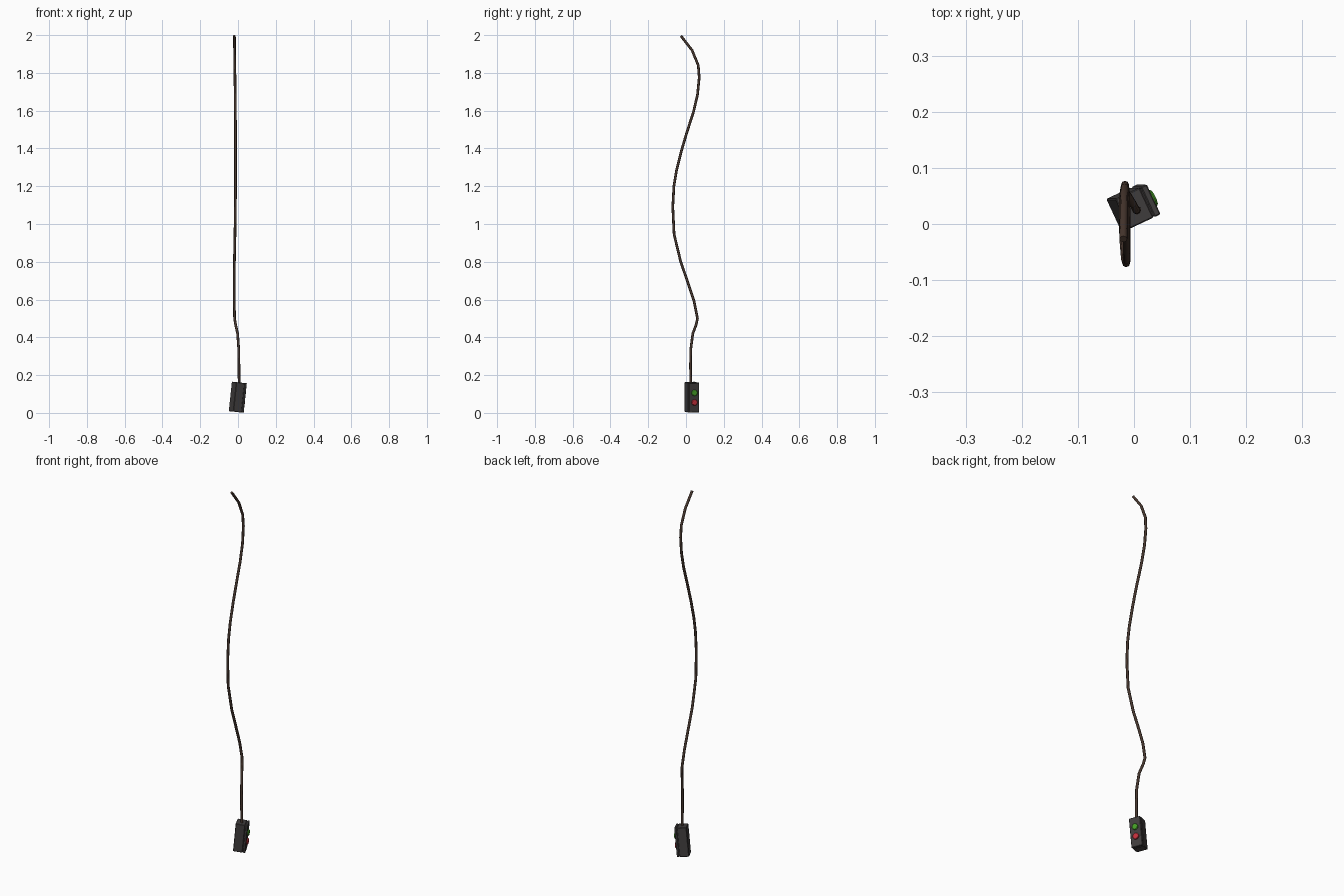
import bpy, bmesh, math
from mathutils import Matrix, Vector

if "Cube" in bpy.data.objects:
    bpy.data.objects.remove(bpy.data.objects["Cube"])


def mat(name, rgb):
    m = bpy.data.materials.new(name)
    m.diffuse_color = (*rgb, 1)
    m.use_nodes = True
    m.node_tree.nodes["Principled BSDF"].inputs["Base Color"].default_value = m.diffuse_color
    return m


GREY = mat("dark grey plastic", (0.052, 0.047, 0.047))
BROWN = mat("dark brown rubber", (0.062, 0.037, 0.027))
GREEN = mat("green", (0.06, 0.34, 0.02))
RED = mat("red", (0.55, 0.03, 0.045))

# Pendant frame: turned about z, leaning slightly towards +x
POSE = (Matrix.Translation((-0.001, 0.031, 0.083))
        @ Matrix.Rotation(math.radians(6), 4, 'Y')
        @ Matrix.Rotation(math.radians(25), 4, 'Z'))


def finish(bm, name, material, pose=POSE):
    bmesh.ops.recalc_face_normals(bm, faces=bm.faces)
    me = bpy.data.meshes.new(name)
    bm.to_mesh(me)
    bm.free()
    me.materials.append(material)
    ob = bpy.data.objects.new(name, me)
    ob.matrix_world = pose
    bpy.context.collection.objects.link(ob)
    return ob


def box(name, x0, x1, w, h, bevel):
    bm = bmesh.new()
    bmesh.ops.create_cube(bm, size=1, matrix=Matrix.Translation(((x0 + x1) / 2, 0, 0))
                          @ Matrix.Diagonal((x1 - x0, w, h, 1)))
    bmesh.ops.bevel(bm, geom=bm.edges[:], offset=bevel, segments=1, affect='EDGES')
    return finish(bm, name, GREY)


def button(name, z, material):
    # stacked rings make a low domed button facing local +x
    bm = bmesh.new()
    rings = []
    for x, r in ((0.029, 0.016), (0.036, 0.016), (0.039, 0.013), (0.040, 0.008)):
        rings.append([bm.verts.new((x, r * math.cos(a * math.tau / 16),
                                    z + r * math.sin(a * math.tau / 16))) for a in range(16)])
    for a, b in zip(rings, rings[1:]):
        for i in range(16):
            j = (i + 1) % 16
            bm.faces.new((a[i], a[j], b[j], b[i]))
    bm.faces.new(rings[0])
    bm.faces.new(rings[-1])
    return finish(bm, name, material)


# Housing in two halves with a narrow seam between them
box("housing_back", -0.031, 0.017, 0.059, 0.157, 0.002)
box("housing_seam", 0.010, 0.025, 0.054, 0.152, 0.001)
box("housing_cover", 0.019, 0.031, 0.059, 0.157, 0.002)
button("green_button", 0.026, GREEN)
button("red_button", -0.025, RED)

# Hanging cable: (x, y, z) path from the housing up
PATH = [(0.006, 0.025, 0.15), (0.005, 0.024, 0.25), (0.004, 0.025, 0.335),
        (-0.002, 0.036, 0.42), (-0.013, 0.054, 0.468), (-0.018, 0.061, 0.50),
        (-0.020, 0.043, 0.59), (-0.020, 0.010, 0.69), (-0.019, -0.028, 0.80),
        (-0.016, -0.063, 0.945), (-0.014, -0.070, 1.09), (-0.013, -0.064, 1.20),
        (-0.013, -0.050, 1.285), (-0.013, -0.025, 1.385), (-0.013, 0.003, 1.48),
        (-0.014, 0.040, 1.595), (-0.015, 0.061, 1.685), (-0.016, 0.070, 1.775),
        (-0.017, 0.065, 1.84), (-0.018, 0.032, 1.92), (-0.019, -0.027, 1.996)]
R, SIDES = 0.007, 8
bm = bmesh.new()
pts = [Vector(p) for p in PATH]
rings = []
for k, p in enumerate(pts):
    d = (pts[min(k + 1, len(pts) - 1)] - pts[max(k - 1, 0)]).normalized()
    v = d.cross(Vector((1, 0, 0))).normalized()
    u = v.cross(d)
    rings.append([bm.verts.new(p + R * (u * math.cos(i * math.tau / SIDES)
                                        + v * math.sin(i * math.tau / SIDES)))
                  for i in range(SIDES)])
for a, b in zip(rings, rings[1:]):
    for i in range(SIDES):
        j = (i + 1) % SIDES
        bm.faces.new((a[i], a[j], b[j], b[i]))
bm.faces.new(rings[0])
bm.faces.new(rings[-1])
cable = finish(bm, "cable", BROWN, Matrix.Identity(4))

# Smooth the cable sides, keep its ends sharp
bpy.context.view_layer.objects.active = cable
cable.select_set(True)
bpy.ops.object.shade_smooth_by_angle(angle=math.radians(50))
